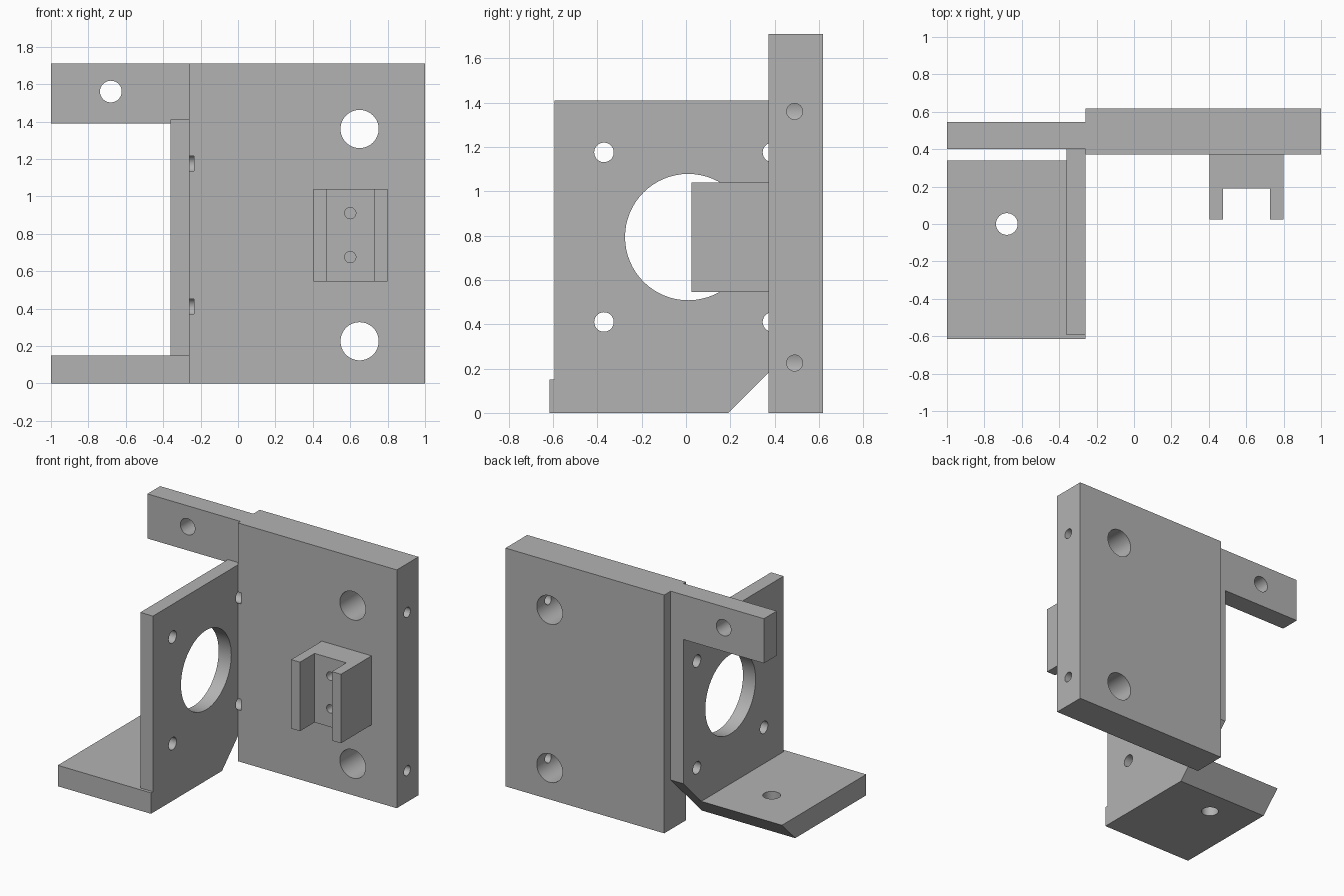
import bpy
import math
from mathutils import Vector

cube = bpy.data.objects.get("Cube")
if cube:
    bpy.data.objects.remove(cube, do_unlink=True)

grey = bpy.data.materials.new("light_grey")
grey.use_nodes = True
grey.diffuse_color = (0.45, 0.45, 0.45, 1)
grey.node_tree.nodes["Principled BSDF"].inputs["Base Color"].default_value = grey.diffuse_color


def prism(name, profile, x0, x1):
    """Extrude a (y, z) profile along x."""
    n = len(profile)
    verts = [(x, y, z) for x in (x0, x1) for y, z in profile]
    faces = [tuple(reversed(range(n))), tuple(range(n, 2 * n))]
    faces += [(i, (i + 1) % n, (i + 1) % n + n, i + n) for i in range(n)]
    mesh = bpy.data.meshes.new(name)
    mesh.from_pydata(verts, [], faces)
    mesh.materials.append(grey)
    obj = bpy.data.objects.new(name, mesh)
    bpy.context.collection.objects.link(obj)
    return obj


def box(name, x, y, z):
    return prism(name, [(y[0], z[0]), (y[1], z[0]), (y[1], z[1]), (y[0], z[1])], *x)


def rod(start, end, radius):
    """Round cutter between two points."""
    a, b = Vector(start), Vector(end)
    bpy.ops.mesh.primitive_cylinder_add(
        vertices=64, radius=radius, depth=(b - a).length, location=(a + b) / 2,
        rotation=(b - a).to_track_quat("Z", "Y").to_euler())
    obj = bpy.context.object
    obj.hide_render = True
    obj.data.materials.append(grey)
    return obj


def combine(obj, others, operation):
    """Apply a boolean with each of the others, then discard them."""
    bpy.context.view_layer.objects.active = obj
    for other in others:
        mod = obj.modifiers.new("combine", "BOOLEAN")
        mod.operation = operation
        mod.solver = "EXACT"
        mod.object = other
        bpy.ops.object.modifier_apply(modifier=mod.name)
        bpy.data.objects.remove(other, do_unlink=True)


# Upright side plate with a chamfered rear corner, foot and top arm
side_bracket = prism("side_bracket", [(-0.593, 0), (0.19, 0), (0.545, 0.355),
                                      (0.545, 1.41), (-0.593, 1.41)], -0.36, -0.26)
foot = prism("foot", [(-0.615, 0), (0.19, 0), (0.34, 0.15), (-0.615, 0.15)], -1, -0.26)
arm = box("arm", (-1, -0.26), (0.40, 0.545), (1.39, 1.71))
combine(side_bracket, [foot, arm], "UNION")

# Main plate and channel block
main_plate = box("main_plate", (-0.26, 1), (0.372, 0.618), (0, 1.71))
channel_block = box("channel_block", (0.405, 0.80), (0.025, 0.372), (0.545, 1.04))
channel = box("channel", (0.475, 0.727), (-0.1, 0.19), (0.4, 1.2))
combine(channel_block, [channel], "DIFFERENCE")
combine(channel_block, [rod((0.6, 0.1, z), (0.6, 0.36, z), 0.03) for z in (0.675, 0.91)],
        "DIFFERENCE")

# Bracket holes: large bore, four screw holes, arm and foot holes
screws = [(y, z) for y in (-0.37, 0.39) for z in (0.41, 1.175)]
combine(side_bracket, [rod((-0.5, 0.01, 0.793), (-0.1, 0.01, 0.793), 0.285),
                       rod((-0.68, 0.2, 1.56), (-0.68, 0.8, 1.56), 0.058),
                       rod((-0.68, 0, -0.2), (-0.68, 0, 0.3), 0.058)]
        + [rod((-0.5, y, z), (-0.1, y, z), 0.044) for y, z in screws], "DIFFERENCE")

# Main plate holes: mounting bores, edge screws into them, screw recesses
for z in (0.225, 1.36):
    combine(main_plate, [rod((0.65, 0.2, z), (0.65, 0.8, z), 0.102),
                         rod((0.65, 0.49, z), (1.2, 0.49, z), 0.036)], "DIFFERENCE")
combine(main_plate, [rod((-0.5, y, z), (-0.235, y, z), 0.044) for y, z in screws if y > 0],
        "DIFFERENCE")

# Smooth bores with crisp edges
bpy.ops.object.select_all(action="DESELECT")
for obj in (side_bracket, main_plate, channel_block):
    obj.select_set(True)
bpy.context.view_layer.objects.active = main_plate
bpy.ops.object.shade_smooth_by_angle(angle=math.radians(30))
